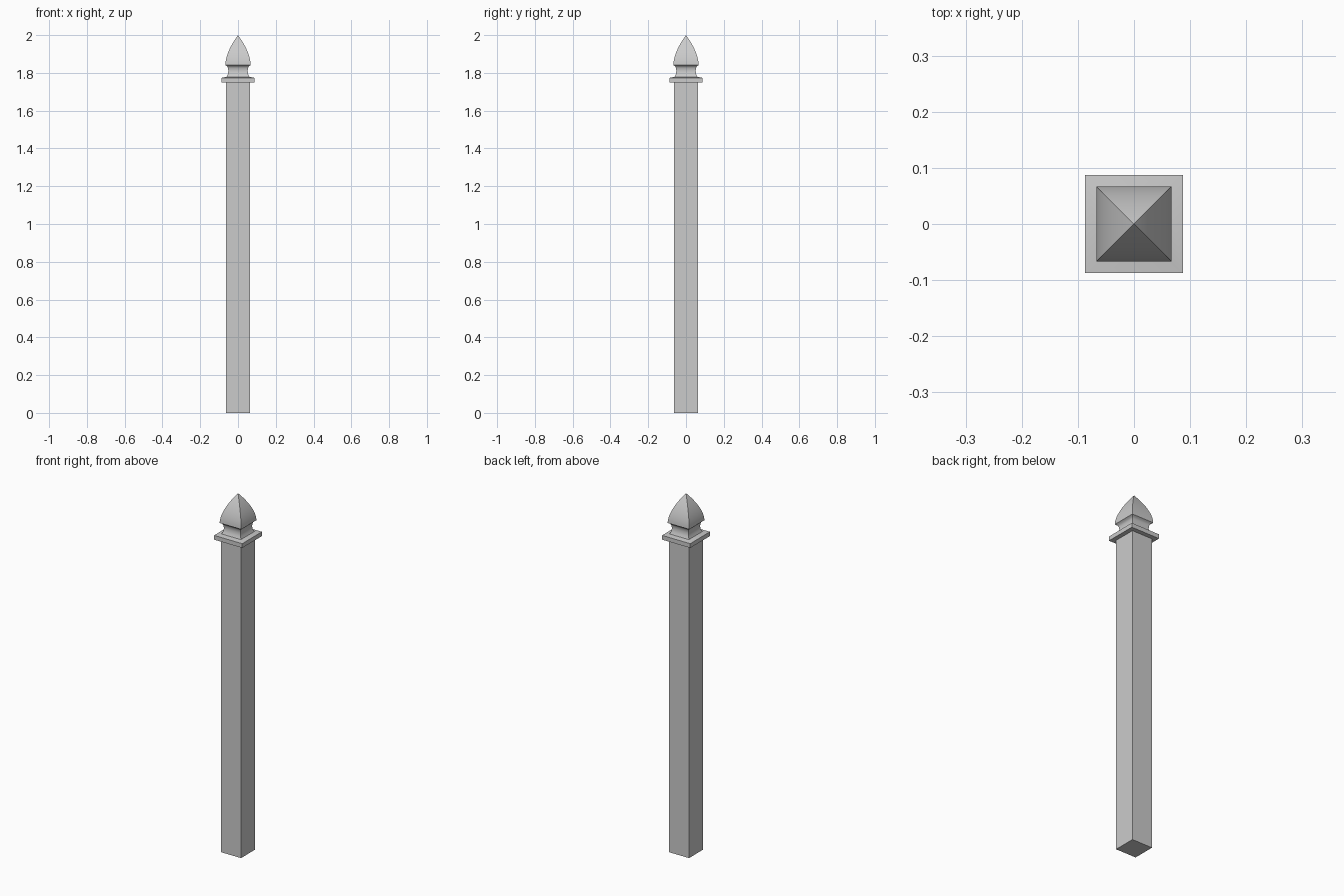
import bpy, bmesh, math

if "Cube" in bpy.data.objects:
    bpy.data.objects.remove(bpy.data.objects["Cube"])

# Half-width and height of each square ring, from the ground to the finial
profile = [(0.0625, 0.0), (0.0625, 1.75),                      # shaft
           (0.087, 1.75), (0.087, 1.774),                      # collar
           (0.060, 1.779), (0.054, 1.792), (0.051, 1.81),      # neck cove
           (0.053, 1.826), (0.058, 1.836),
           (0.067, 1.841)]                                     # finial lip

# Curved sides of the pointed finial
for i in range(1, 12):
    t = i / 12
    profile.append((0.067 * (1 - t ** 1.75), 1.841 + 0.159 * t))
TIP = 2.0

bm = bmesh.new()
rings = [[bm.verts.new((sx * h, sy * h, z))
          for sx, sy in ((-1, -1), (1, -1), (1, 1), (-1, 1))]
         for h, z in profile]
for a, b in zip(rings, rings[1:]):
    for i in range(4):
        j = (i + 1) % 4
        bm.faces.new((a[i], a[j], b[j], b[i]))

# Ground face and finial point
bm.faces.new(rings[0][::-1])
tip = bm.verts.new((0, 0, TIP))
for i in range(4):
    bm.faces.new((rings[-1][i], rings[-1][(i + 1) % 4], tip))
bmesh.ops.recalc_face_normals(bm, faces=bm.faces)

mesh = bpy.data.meshes.new("fence_post")
bm.to_mesh(mesh)
bm.free()
post = bpy.data.objects.new("fence_post", mesh)
bpy.context.collection.objects.link(post)
bpy.context.view_layer.objects.active = post
post.select_set(True)
bpy.ops.object.shade_smooth_by_angle(angle=math.radians(35))
